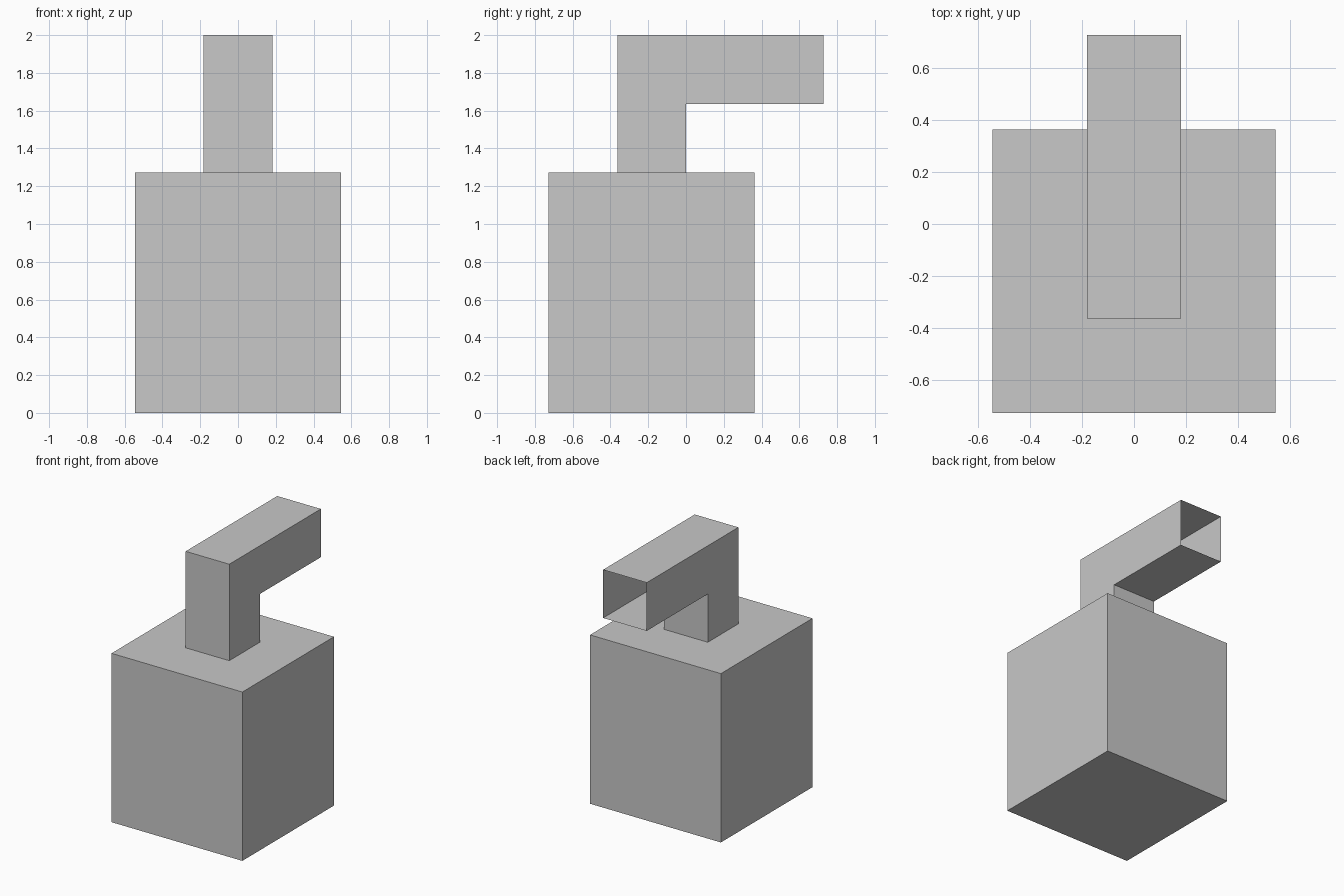
import bpy
import bmesh
from mathutils import Vector

cube = bpy.data.objects.get("Cube")
if cube:
    bpy.data.objects.remove(cube, do_unlink=True)

UNIT = 2 / 11  # half the width of the neck

grey = bpy.data.materials.new("plain grey")
grey.use_nodes = True
colour = (0.58, 0.58, 0.58, 1)
grey.diffuse_color = colour
grey.node_tree.nodes["Principled BSDF"].inputs["Base Color"].default_value = colour

bm = bmesh.new()


def extrude(face, offset):
    """Pull a face out, leaving no face behind inside the shell."""
    new = bmesh.ops.extrude_discrete_faces(bm, faces=[face])["faces"][0]
    bmesh.ops.translate(bm, verts=new.verts, vec=offset)
    bm.normal_update()
    return new


# Body block
bmesh.ops.create_cube(bm, size=1)
bmesh.ops.scale(bm, vec=(6 * UNIT, 6 * UNIT, 7 * UNIT), verts=bm.verts)
bmesh.ops.translate(bm, vec=(0, -UNIT, 3.5 * UNIT), verts=bm.verts)
bm.normal_update()

# Neck, extruded in two steps from the middle of the body's top
top = max(bm.faces, key=lambda f: f.normal.dot(Vector((0, 0, 1))))
bmesh.ops.inset_region(bm, faces=[top], thickness=2 * UNIT, use_even_offset=True)
neck = extrude(top, (0, 0, 2 * UNIT))
head = extrude(neck, (0, 0, 2 * UNIT))

# Spout, pulled backwards from the upper neck and left open at its end
back = next(f for e in head.edges for f in e.link_faces if f.normal.y > 0.9)
mouth = extrude(back, (0, 4 * UNIT, 0))
bmesh.ops.delete(bm, geom=[mouth], context="FACES_ONLY")

mesh = bpy.data.meshes.new("body_with_spout")
bm.to_mesh(mesh)
bm.free()
mesh.materials.append(grey)
bpy.context.collection.objects.link(bpy.data.objects.new("body_with_spout", mesh))
